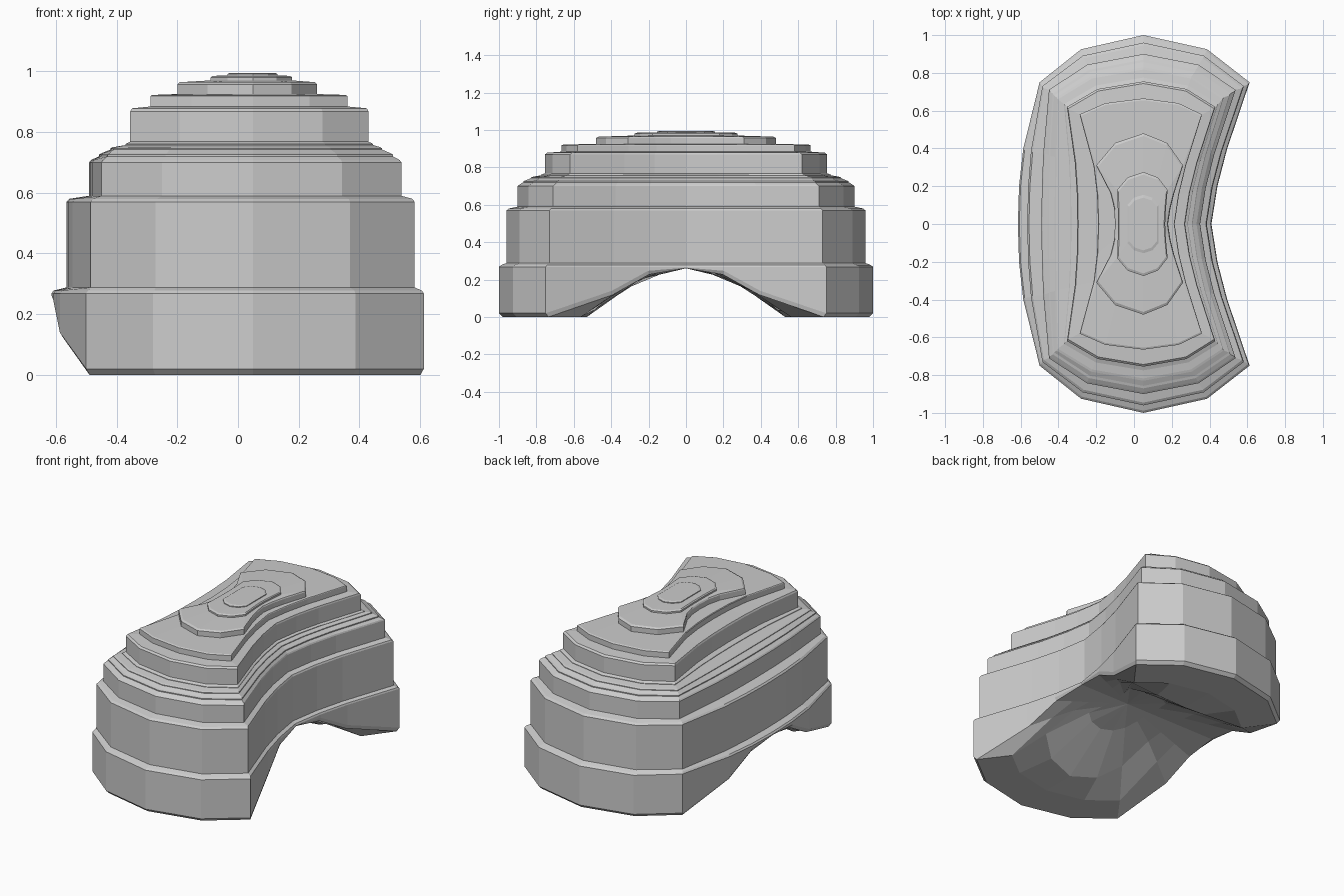
import bpy, bmesh

if "Cube" in bpy.data.objects:
    bpy.data.objects.remove(bpy.data.objects["Cube"])

CX = 0.05  # x of the long centre line


def outline(Y, yc, cr, wr, cl, wl):
    """Closed outline, mirrored in y: end, corner and waist set its shape."""
    ys = yc + 0.7 * (Y - yc)
    half = [(wr + (cr - wr) * t ** 1.4, t * yc) for t in (0.27, 0.53, 1)]
    half += [(CX + 0.6 * (cr - CX), ys), (CX, Y), (CX + 0.6 * (cl - CX), ys)]
    half += [(wl + (cl - wl) * t ** 2.2, t * yc) for t in (1, 0.53, 0.27)]
    return [(wr, 0)] + half + [(wl, 0)] + [(x, -y) for x, y in reversed(half)]


def scaled(pts, s):
    return [(CX + (x - CX) * s, y * s) for x, y in pts]


def arch(y):
    """Height of the hollow underside at a distance from the middle."""
    k = [(0, .26), (.2, .228), (.4, .118), (.53, 0), (2, 0)]
    y = abs(y)
    for (a, za), (b, zb) in zip(k, k[1:]):
        if y <= b:
            return za + (zb - za) * (y - a) / (b - a)
    return 0


# Terraces: lower z, upper z, bevel height, bevel scale, outline
tiers = [
    (None, .268, .010, .988, (1.0, .75, .612, .41, -.50, -.615)),
    (.288, .570, .010, .985, (.96, .73, .582, .385, -.485, -.565)),
    (.590, .700, .008, .988, (.90, .71, .538, .35, -.45, -.49)),
    (.720, .726, .004, .985, (.87, .69, .51, .335, -.43, -.458)),
    (.742, .746, .004, .985, (.83, .67, .475, .31, -.41, -.42)),
    (.757, .760, .003, .99, (.775, .635, .445, .285, -.37, -.335)),
    (.768, .868, .010, .985, (.755, .62, .43, .27, -.355, -.30)),
    (.884, .918, .004, .985, (.665, .58, .36, .215, -.288, -.19)),
    (.925, .957, .007, .97, (.48, .31, .26, .18, -.20, -.10)),
    (.970, .980, .005, .95, (.275, .18, .178, .165, -.09, -.085)),
    (.986, .991, .004, .90, (.155, .10, .13, .13, -.035, -.035)),
]

bm = bmesh.new()


def ring(pts, zs):
    return [bm.verts.new((x, y, z)) for (x, y), z in zip(pts, zs)]


# Arched underside rings, from the middle outwards
base = outline(*tiers[0][4])
n = len(base)
rings = []
for s in (.25, .53, .75, .98):
    p = scaled(base, s)
    rings.append(ring(p, [arch(y / s if s > .9 else y) for x, y in p]))
rings.append(ring(base, [min(arch(y) + .02, .264) for x, y in base]))

# Stepped sides
for lo, hi, bh, bs, shape in tiers:
    p = outline(*shape)
    if lo is not None:
        rings.append(ring(p, [lo] * n))
    rings.append(ring(p, [hi] * n))
    rings.append(ring(scaled(p, bs), [hi + bh] * n))

for a, b in zip(rings, rings[1:]):
    for i in range(n):
        j = (i + 1) % n
        bm.faces.new((a[i], a[j], b[j], b[i]))

# Underside apex and flat top
apex = bm.verts.new((CX, 0, .26))
for i in range(n):
    bm.faces.new((apex, rings[0][(i + 1) % n], rings[0][i]))
bm.faces.new(rings[-1])
bmesh.ops.recalc_face_normals(bm, faces=bm.faces)

mesh = bpy.data.meshes.new("terraced_rock")
bm.to_mesh(mesh)
bm.free()
rock = bpy.data.objects.new("terraced_rock", mesh)
bpy.context.collection.objects.link(rock)
